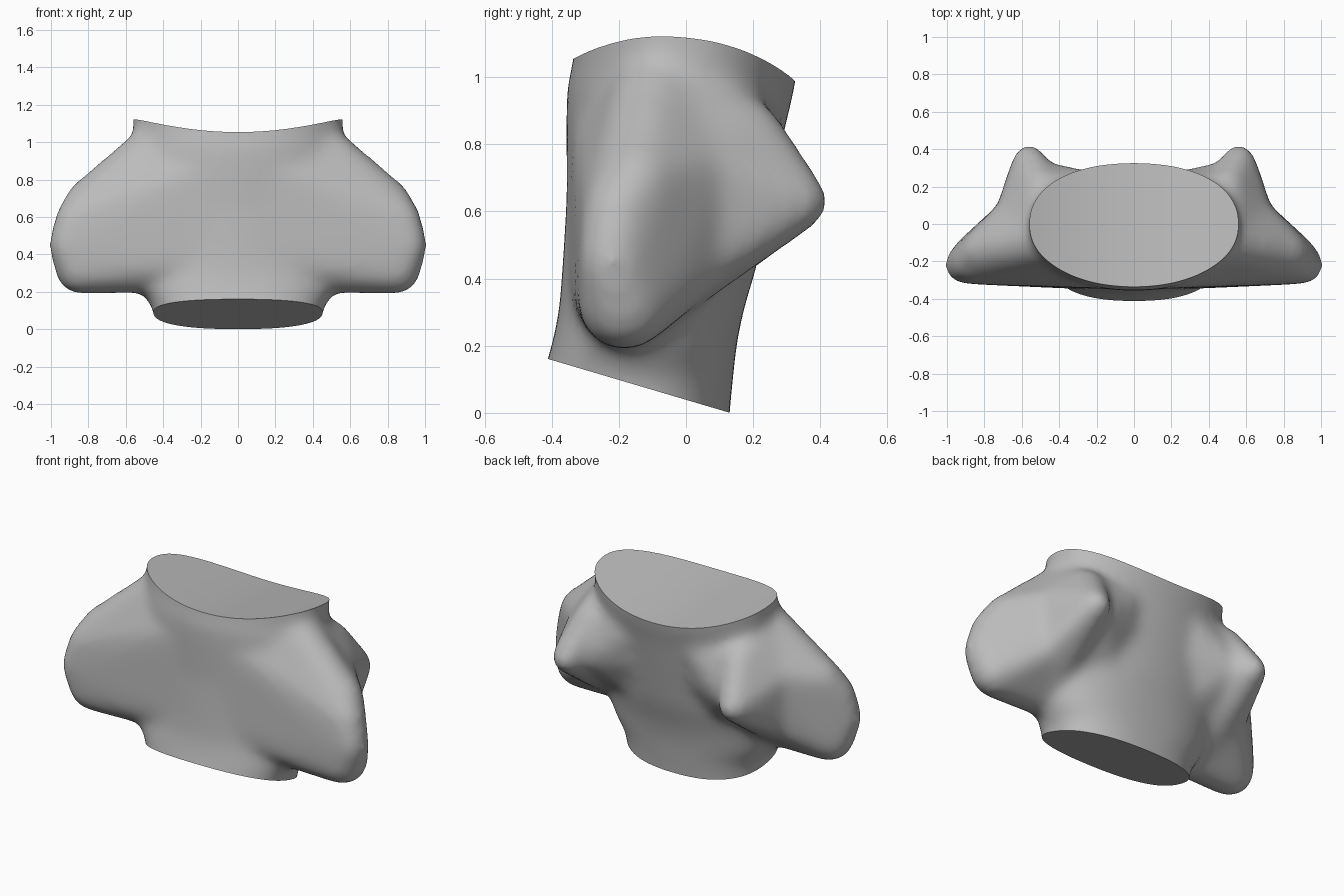
import bpy, bmesh, math
from mathutils import Vector

cube = bpy.data.objects.get("Cube")
if cube:
    bpy.data.objects.remove(cube, do_unlink=True)

grey = bpy.data.materials.new("plain_grey")
grey.use_nodes = True
colour = (0.5, 0.5, 0.5, 1)
grey.diffuse_color = colour
grey.node_tree.nodes["Principled BSDF"].inputs["Base Color"].default_value = colour


def ring(bm, z, half, front, back, power, n=64):
    """Rounded oval cross-section of the central column."""
    verts = []
    for i in range(n):
        a = 2 * math.pi * i / n
        c, s = math.cos(a), math.sin(a)
        x = half * math.copysign(abs(c) ** (2 / power), c)
        y = (front + back) / 2 + (back - front) / 2 * math.copysign(abs(s) ** (2 / power), s)
        verts.append(bm.verts.new((x, y, z)))
    return verts


def add_column(bm, rings):
    loops = [ring(bm, *r) for r in rings]
    for a, b in zip(loops, loops[1:]):
        for i in range(len(a)):
            j = (i + 1) % len(a)
            bm.faces.new((a[i], a[j], b[j], b[i]))
    bm.faces.new(loops[0][::-1])
    bm.faces.new(loops[-1])


def add_hull(bm, balls, side):
    """Convex skin stretched over a few balls."""
    skin = bmesh.new()
    for x, y, z, r in balls:
        part = bmesh.new()
        bmesh.ops.create_icosphere(part, subdivisions=3, radius=r)
        for v in part.verts:
            skin.verts.new(v.co + Vector((x * side, y, z)))
        part.free()
    hull = bmesh.ops.convex_hull(skin, input=skin.verts)
    loose = {g for g in hull["geom_interior"] if isinstance(g, bmesh.types.BMVert)}
    bmesh.ops.delete(skin, geom=list(loose), context="VERTS")
    bmesh.ops.recalc_face_normals(skin, faces=skin.faces)
    mesh = bpy.data.meshes.new("hull_part")
    skin.to_mesh(mesh)
    skin.free()
    bm.from_mesh(mesh)
    bpy.data.meshes.remove(mesh)


def make_object(name, bm):
    bmesh.ops.recalc_face_normals(bm, faces=bm.faces)
    mesh = bpy.data.meshes.new(name)
    bm.to_mesh(mesh)
    bm.free()
    mesh.materials.append(grey)
    obj = bpy.data.objects.new(name, mesh)
    bpy.context.collection.objects.link(obj)
    return obj


def make_cutter(name, height, depth):
    """Block with one shaped side, used to trim an end of the column."""
    bm = bmesh.new()
    bmesh.ops.create_grid(bm, x_segments=40, y_segments=40, size=1.3)
    out = bmesh.ops.extrude_face_region(bm, geom=bm.faces[:])
    far = {g for g in out["geom"] if isinstance(g, bmesh.types.BMVert)}
    for v in bm.verts:
        v.co.z = depth if v in far else height(v.co.x, v.co.y)
    obj = make_object(name, bm)
    obj.hide_render = True
    return obj


# Central column: height, half width, front, back, squareness
column = [
    (-0.2, 0.44, -0.5, 0.12, 2.4), (0, 0.445, -0.465, 0.13, 2.4), (0.1, 0.45, -0.43, 0.14, 2.4),
    (0.2, 0.515, -0.4, 0.15, 2.4), (0.3, 0.55, -0.378, 0.17, 2.2), (0.45, 0.57, -0.367, 0.215, 2.1),
    (0.65, 0.57, -0.355, 0.255, 2.1), (0.85, 0.56, -0.357, 0.295, 2.1),
    (0.97, 0.56, -0.355, 0.325, 2.15), (1.05, 0.56, -0.335, 0.335, 2.15),
    (1.3, 0.57, -0.31, 0.34, 2.15),
]
# Balls shared by the wing and its rear peak: centre and radius
root = [
    (0.48, -0.09, 0.94, 0.135), (0.55, -0.18, 0.325, 0.135),
    (0.635, 0.035, 0.46, 0.105), (0.625, 0.035, 0.72, 0.12),
]
wing = root + [
    (0.845, -0.185, 0.32, 0.135), (0.915, -0.22, 0.45, 0.1), (0.87, -0.2, 0.59, 0.11),
    (0.8, -0.145, 0.68, 0.125), (0.15, -0.21, 0.85, 0.135), (0.15, -0.215, 0.38, 0.14),
]
peak = root + [
    (0.56, 0.335, 0.63, 0.092), (0.53, 0.26, 0.725, 0.098), (0.49, 0.18, 0.83, 0.11),
]
# Web filling the hollow between peak and column
web = [
    (0.2, 0.14, 0.68, 0.11), (0.46, 0.23, 0.65, 0.1), (0.43, 0.17, 0.83, 0.1),
    (0.2, 0.17, 0.85, 0.11), (0.25, 0.03, 0.42, 0.1), (0.43, 0.0, 0.42, 0.1),
]
body = bmesh.new()
add_column(body, column)
for side in (1, -1):
    for balls in (wing, peak, web):
        add_hull(body, balls, side)
bone_body = make_object("bone_body", body)

# Saddle-shaped top end and slanted bottom end
top_cutter = make_cutter("top_cutter", lambda x, y: 1.02 - 0.1 * y + 0.31 * min(x * x, 0.4), 1.8)
bottom_cutter = make_cutter("bottom_cutter", lambda x, y: 0.039 - 0.296 * y, -0.8)

# Fuse the parts, blend the joins, then trim the ends
remesh = bone_body.modifiers.new("fuse", "REMESH")
remesh.mode = "VOXEL"
remesh.voxel_size = 0.022
smooth = bone_body.modifiers.new("blend", "SMOOTH")
smooth.factor = 0.5
smooth.iterations = 32
for cutter in (top_cutter, bottom_cutter):
    cut = bone_body.modifiers.new("trim", "BOOLEAN")
    cut.operation = "DIFFERENCE"
    cut.solver = "EXACT"
    cut.object = cutter

bpy.context.view_layer.update()
graph = bpy.context.evaluated_depsgraph_get()
result = bpy.data.meshes.new_from_object(bone_body.evaluated_get(graph))
bone_body.modifiers.clear()
bone_body.data = result
result.materials.clear()
result.materials.append(grey)
for poly in result.polygons:
    poly.material_index = 0
for cutter in (top_cutter, bottom_cutter):
    bpy.data.objects.remove(cutter, do_unlink=True)

# Soft shading with crisp rims
bpy.ops.object.select_all(action="DESELECT")
bone_body.select_set(True)
bpy.context.view_layer.objects.active = bone_body
bpy.ops.object.shade_smooth_by_angle(angle=math.radians(40))
